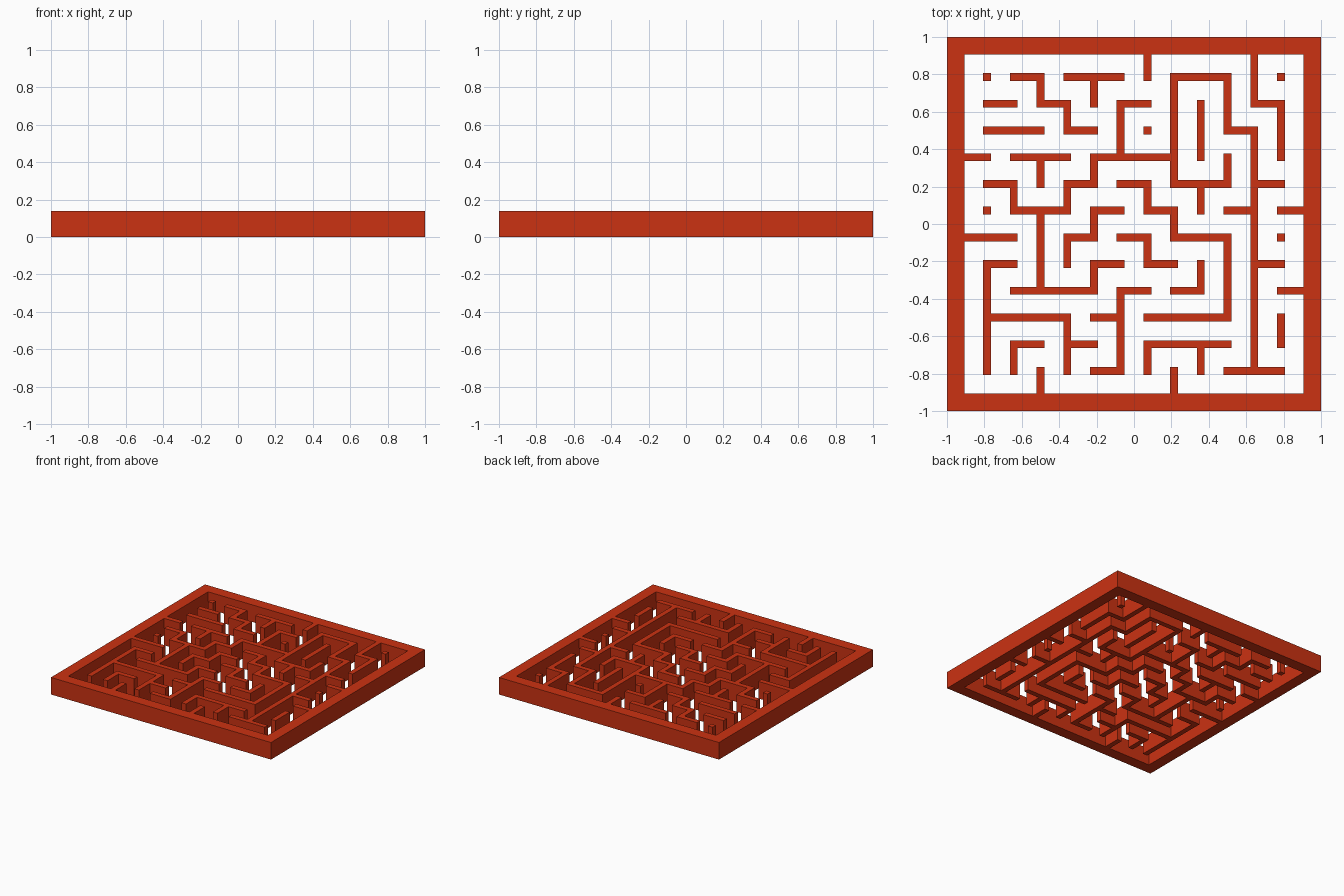
import bpy, bmesh

if "Cube" in bpy.data.objects:
    bpy.data.objects.remove(bpy.data.objects["Cube"])

HEIGHT, PITCH, HALF, RIM = 0.14, 1 / 7, 0.021, 0.907
LAST = 12                     # wall lines run 0..11; -1 and 12 are the outer frame

# Walls running along x: for each row (top to bottom), "start-end" column spans
ROWS = ["0:0 1:2 3:5 7:9 11:11", "0:1 2:3 5:6 10:11", "0:2 3:4 6:6 9:10",
        "-1:0 1:3 4:7", "0:1 3:4 5:6 7:9 10:11", "0:0 1:3 4:5 6:7 9:10 11:12",
        "-1:1 3:4 5:6 7:9 11:11", "0:1 4:5 6:7 10:11", "1:4 5:6 7:8 11:12",
        "0:3 4:5 6:9", "1:2 3:4 6:9", "4:5 9:11"]
# Walls running along y: for each column (left to right), row spans
COLS = ["7:11", "4:5 10:11", "0:1 3:4 5:8 11:12", "1:2 4:5 6:7 9:11",
        "0:1 3:4 5:6 7:8", "1:3 8:11", "-1:0 4:5 6:7 10:11", "0:4 5:6 11:12",
        "1:3 4:5 7:8 10:11", "0:2 3:4 6:9", "-1:1 2:11", "1:3 9:10"]


def cells(spans):
    """Grid cells covered by a line's wall spans (walls even, passages odd)."""
    for span in spans.split():
        a, b = map(int, span.split(":"))
        yield from range(2 * a + 2, 2 * b + 3)


# Cut positions shared by both axes
cuts = [-1, -RIM]
for i in range(LAST):
    c = (i - 5.5) * PITCH
    cuts += [c - HALF, c + HALF]
cuts += [RIM, 1]
N = len(cuts) - 1

# Solid cells: outer frame plus all walls
solid = {(i, j) for i in range(N) for j in range(N) if i in (0, N - 1) or j in (0, N - 1)}
for k in range(LAST):
    solid |= {(i, 2 * k + 2) for i in cells(ROWS[k])}
    solid |= {(2 * k + 2, j) for j in cells(COLS[k])}

# Wall footprint, raised to full height
bm = bmesh.new()
verts = {}


def vert(i, j):
    if (i, j) not in verts:
        verts[i, j] = bm.verts.new((cuts[i], -cuts[j], 0))
    return verts[i, j]


for i, j in sorted(solid):
    bm.faces.new([vert(i, j), vert(i, j + 1), vert(i + 1, j + 1), vert(i + 1, j)])
raised = bmesh.ops.extrude_face_region(bm, geom=bm.faces[:], use_keep_orig=True)
bmesh.ops.translate(bm, vec=(0, 0, HEIGHT),
                    verts=[g for g in raised["geom"] if isinstance(g, bmesh.types.BMVert)])
bmesh.ops.recalc_face_normals(bm, faces=bm.faces[:])
mesh = bpy.data.meshes.new("maze_walls")
bm.to_mesh(mesh)
bm.free()
maze = bpy.data.objects.new("maze_walls", mesh)
bpy.context.collection.objects.link(maze)

# Red material
red = bpy.data.materials.new("red")
red.diffuse_color = (0.6, 0.032, 0.006, 1)
red.use_nodes = True
red.node_tree.nodes["Principled BSDF"].inputs["Base Color"].default_value = red.diffuse_color
mesh.materials.append(red)
